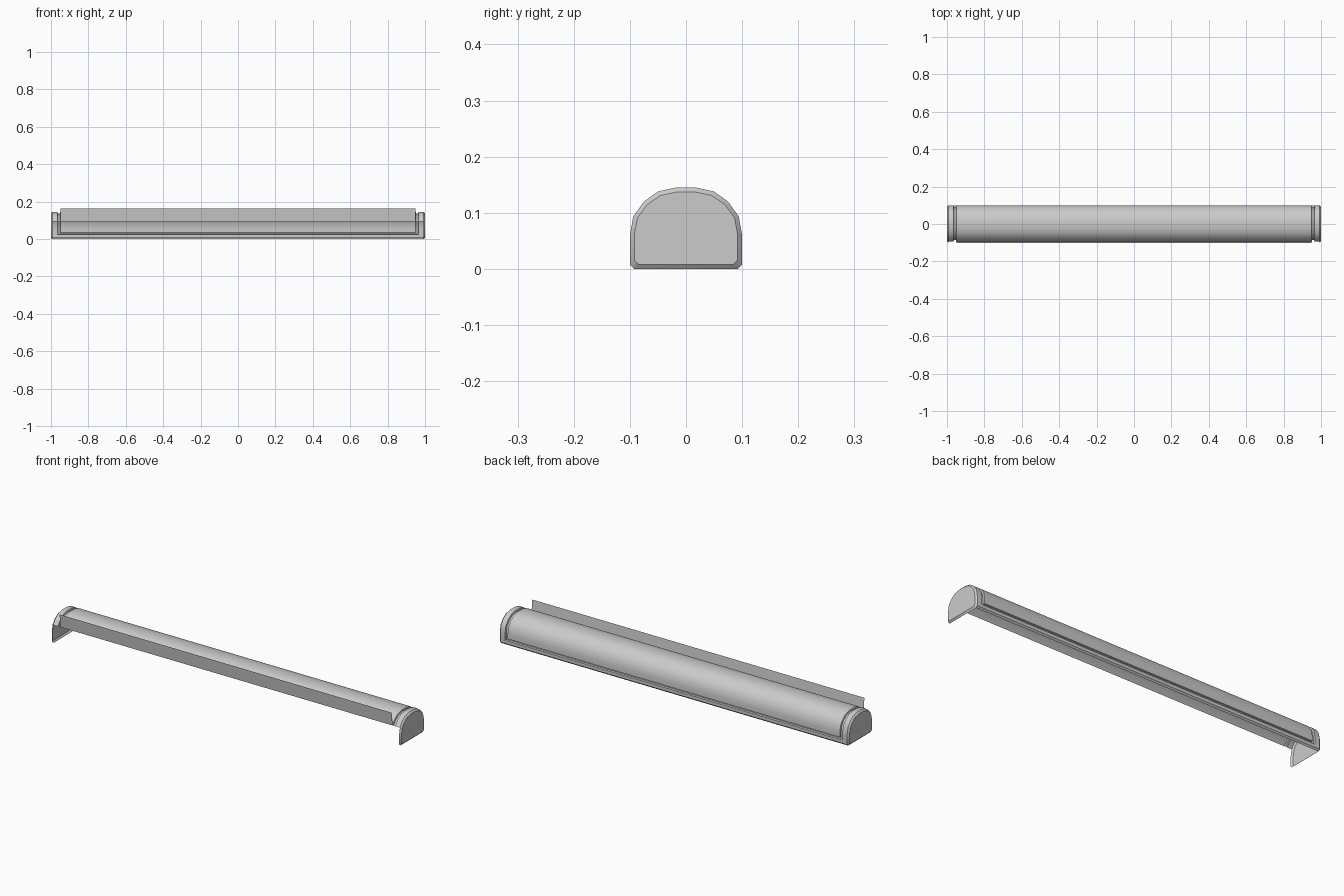
import bpy
import math

if "Cube" in bpy.data.objects:
    bpy.data.objects.remove(bpy.data.objects["Cube"])

DEPTH = 0.008    # groove depth
BEV = 0.008      # end chamfer
MID_Z = 0.06     # where the straight wall turns into the arch


def make(name, verts, faces):
    me = bpy.data.meshes.new(name)
    me.from_pydata(verts, [], faces)
    me.update()
    ob = bpy.data.objects.new(name, me)
    bpy.context.collection.objects.link(ob)
    bpy.ops.object.select_all(action='DESELECT')
    ob.select_set(True)
    bpy.context.view_layer.objects.active = ob
    bpy.ops.object.shade_smooth_by_angle(angle=math.radians(35))
    return ob


# Arch cross-section: bottom corner, wall, half of the dome
foot = [(0.092, 0.0), (0.1, 0.008)]
dome = [(0.1, MID_Z), (0.094, 0.0935), (0.075, 0.12), (0.05, 0.138), (0.018, 0.145)]


def mirrored(pts):
    return [(-y, z) for y, z in reversed(pts)]


def sink(y, z, d):
    """Move a cross-section point inward by d."""
    dz = max(z - MID_Z, 0.0)
    r = math.hypot(y, dz)
    return y * (1 - d / r), z - dz * d / r


# Cover shell: raised panel framed by a groove at both ends and the back bottom.
# Level 0 = frame, 1 = groove, 2 = panel
rows = [(p, 0) for p in foot]
rows += [((0.1, 0.024), 0), ((0.1, 0.026), 1), ((0.1, 0.033), 1), ((0.1, 0.035), 2)]
rows += [(p, 2) for p in dome + mirrored(dome[1:])]   # front stops above the opening
half = [(0.992, 0), (0.965, 0), (0.963, 1), (0.952, 1), (0.95, 2)]
cols = [(-x, l) for x, l in half] + list(reversed(half))

verts, faces = [], []
for x, lx in cols:
    for (y, z), lz in rows:
        yy, zz = sink(y, z, DEPTH) if min(lx, lz) == 1 else (y, z)
        verts.append((x, yy, zz))
n = len(rows)
for i in range(len(cols) - 1):
    for j in range(n - 1):
        a = i * n + j
        faces.append((a, a + 1, a + n + 1, a + n))
make("cover_shell", verts, faces)

# End caps: full arch plate with a chamfered edge
outline = foot + dome
outline = outline + mirrored(outline)
m = len(outline)
for side, name in ((1, "end_cap_right"), (-1, "end_cap_left")):
    v = [(side, y * 0.92, BEV + z * (0.145 - 2 * BEV) / 0.145) for y, z in outline]
    v += [(side * (1 - BEV), y, z) for y, z in outline]
    f = [tuple(range(m))]
    for k in range(m):
        k2 = (k + 1) % m
        f.append((k, m + k, m + k2, k2))
    if side < 0:
        f = [tuple(reversed(q)) for q in f]
    make(name, v, f)

# Front flap: thin sheet rising from the front edge of the panel
yb, zb = -0.094, 0.0935
yt, zt = -0.101, 0.162
make("front_flap",
     [(-0.95, yb, zb), (0.95, yb, zb), (0.95, yt, zt), (-0.95, yt, zt)],
     [(0, 1, 2, 3)])
